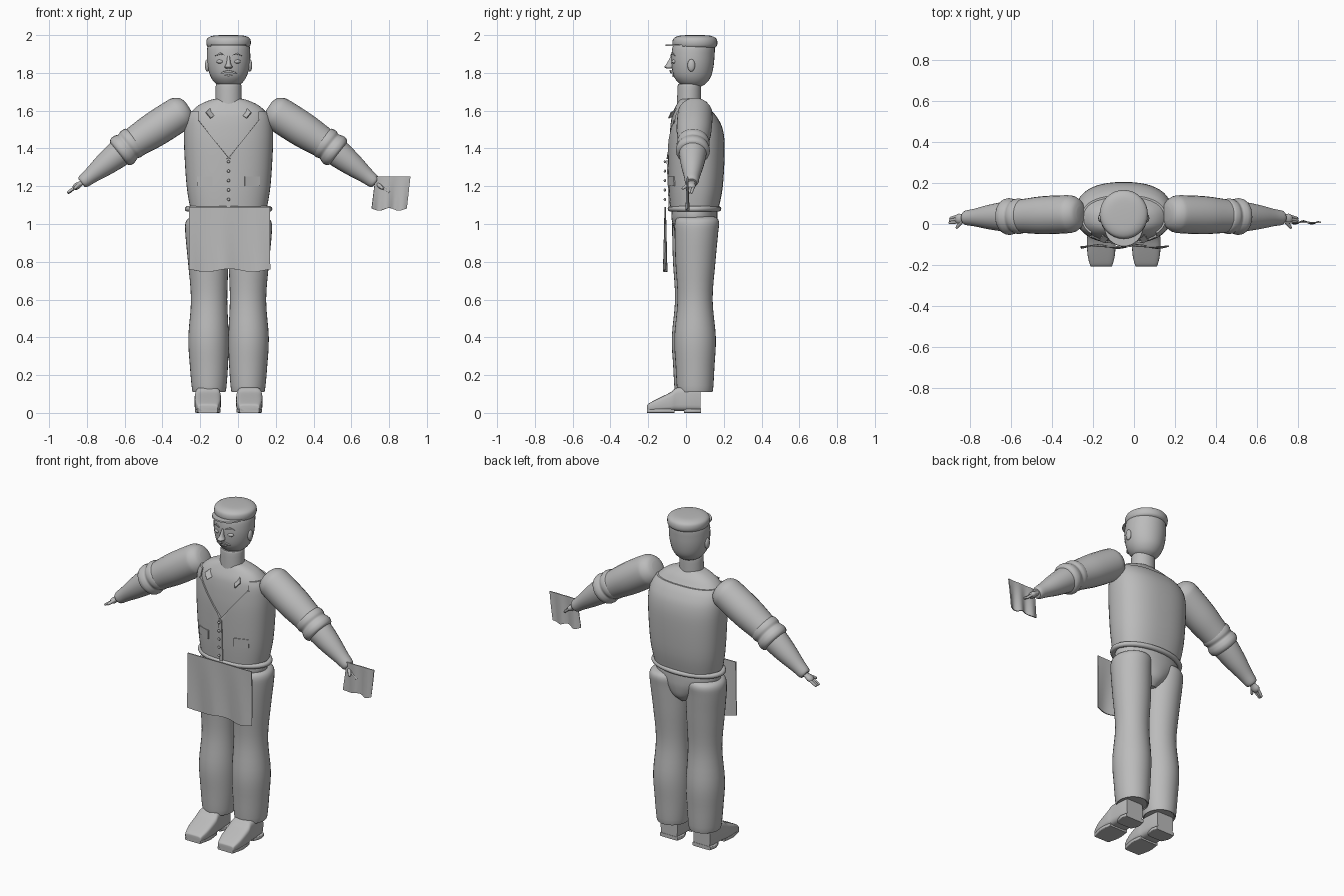
import bpy, bmesh, math
from mathutils import Vector, Matrix
from mathutils.bvhtree import BVHTree

cube = bpy.data.objects.get("Cube")
if cube:
    bpy.data.objects.remove(cube)

grey = bpy.data.materials.new("plain grey")
grey.use_nodes = True
grey.diffuse_color = (0.5, 0.5, 0.5, 1)
grey.node_tree.nodes["Principled BSDF"].inputs["Base Color"].default_value = (0.5, 0.5, 0.5, 1)

CX = -0.05      # the figure's own middle line
parts = []


def finish(name, bm, matrix=None):
    if matrix:
        bm.transform(matrix)
    bmesh.ops.recalc_face_normals(bm, faces=bm.faces)
    mesh = bpy.data.meshes.new(name)
    bm.to_mesh(mesh)
    bm.free()
    mesh.materials.append(grey)
    obj = bpy.data.objects.new(name, mesh)
    bpy.context.collection.objects.link(obj)
    parts.append(obj)
    return obj


def loft(name, rings, matrix=None, power=2.0, sides=32, steps=4):
    """Skin rings of (z, centre x, centre y, half width, half depth)."""
    r = [Vector(v) for v in rings]
    path = []
    for i in range(len(r) - 1):
        a, b, c, d = r[max(i - 1, 0)], r[i], r[i + 1], r[min(i + 2, len(r) - 1)]
        for k in range(steps):
            t = k / steps
            path.append((2 * b + (c - a) * t + (2 * a - 5 * b + 4 * c - d) * t ** 2
                         + (3 * b - a - 3 * c + d) * t ** 3) / 2)
    path.append(r[-1])
    bm = bmesh.new()
    loops = []
    for z, cx, cy, rx, ry in path:
        loop = []
        for k in range(sides):
            c, s = math.cos(k * math.tau / sides), math.sin(k * math.tau / sides)
            loop.append(bm.verts.new((cx + rx * math.copysign(abs(c) ** (2 / power), c),
                                      cy + ry * math.copysign(abs(s) ** (2 / power), s), z)))
        loops.append(loop)
    for a, b in zip(loops, loops[1:]):
        for k in range(sides):
            n = (k + 1) % sides
            bm.faces.new((a[k], a[n], b[n], b[k]))
    bm.faces.new(loops[0])
    bm.faces.new(loops[-1])
    return finish(name, bm, matrix)


def along(start, end):
    start, end = Vector(start), Vector(end)
    return Matrix.Translation(start) @ (end - start).to_track_quat('Z', 'Y').to_matrix().to_4x4()


def limb(name, start, end, rings, flat=1.0, steps=4):
    """Round limb from (distance, radius) pairs along a line."""
    return loft(name, [(d, 0, 0, r, r * flat) for d, r in rings], along(start, end),
                sides=24, steps=steps)


def ball(name, centre, size):
    bm = bmesh.new()
    bmesh.ops.create_uvsphere(bm, u_segments=16, v_segments=10, radius=1)
    return finish(name, bm, Matrix.Translation(centre) @ Matrix.Diagonal((*size, 1)))


def surface(obj):
    m = obj.data
    return BVHTree.FromPolygons([v.co for v in m.vertices], [p.vertices for p in m.polygons])


def plate(name, outline, tree, lift=0.004, thick=0.006):
    """Thin piece laid on the front of a surface; outline is (x, z)."""
    bm = bmesh.new()
    verts = []
    for x, z in outline:
        hit = tree.ray_cast(Vector((x, -1, z)), Vector((0, 1, 0)))[0]
        verts.append(bm.verts.new((x, (hit.y if hit else 0) - lift, z)))
    bm.faces.new(verts)
    obj = finish(name, bm)
    mod = obj.modifiers.new("thickness", 'SOLIDIFY')
    mod.thickness, mod.offset = thick, 0
    return obj


def sheet(name, width, height, place, wave):
    bm = bmesh.new()
    bmesh.ops.create_grid(bm, x_segments=24, y_segments=10, size=0.5)
    for v in bm.verts:
        u, w = v.co.x, v.co.y
        v.co = Vector((u * width, wave * math.sin(u * 14 + w) * (0.6 - w),
                       w * height + wave * math.cos(u * 11) * (0.5 - w))) + Vector(place)
    obj = finish(name, bm)
    mod = obj.modifiers.new("thickness", 'SOLIDIFY')
    mod.thickness, mod.offset = 0.006, 0
    return obj


# torso: shirt inside, vest outside with a V neck
def torso(name, rows, inset):
    return loft(name, [(z, CX, (f + b) / 2, w - inset, (b - f) / 2 - inset)
                       for z, w, f, b in rows], power=2.4, sides=48)


body = [(1.07, .2, -.083, .17), (1.2, .222, -.092, .195), (1.4, .235, -.097, .205),
        (1.5, .235, -.093, .195), (1.56, .225, -.086, .168), (1.595, .205, -.077, .14)]
shirt = torso("shirt", body + [(1.63, .165, -.06, .115), (1.655, .11, -.045, .09),
                               (1.665, .07, -.035, .08)], .009)
vest = torso("vest", body, 0)
chest = surface(vest)
bm = bmesh.new()
wedge = [bm.verts.new((CX + x, -.4, z)) for x, z in
         [(0, 1.35), (.16, 1.55), (.15, 1.75), (-.15, 1.75), (-.16, 1.55)]]
face = bm.faces.new(wedge)
out = bmesh.ops.extrude_face_region(bm, geom=[face])
bmesh.ops.translate(bm, vec=(0, .41, 0), verts=[v for v in out["geom"] if isinstance(v, bmesh.types.BMVert)])
cutter = finish("neck_cutter", bm)
cutter.hide_render = True
parts.remove(cutter)
cut = vest.modifiers.new("v neck", 'BOOLEAN')
cut.operation, cut.object, cut.solver = 'DIFFERENCE', cutter, 'EXACT'

plate("vest_placket", [(CX - .01, 1.09), (CX + .01, 1.09), (CX + .01, 1.34), (CX - .01, 1.34)], chest)
for i in range(5):
    ball("vest_button", (CX, -.112, 1.13 + i * .05), (.008, .006, .008))

# belt and hips
bm = bmesh.new()
N, M = 48, 10
grid = [[bm.verts.new((CX + (.216 + .016 * math.cos(b)) * math.cos(a),
                       .045 + (.126 + .016 * math.cos(b)) * math.sin(a), 1.08 + .015 * math.sin(b)))
         for b in [j * math.tau / M for j in range(M)]] for a in [i * math.tau / N for i in range(N)]]
for i in range(N):
    for j in range(M):
        k, l = (i + 1) % N, (j + 1) % M
        bm.faces.new((grid[i][j], grid[k][j], grid[k][l], grid[i][l]))
finish("belt", bm)
loft("hips", [(.88, CX, .05, .04, .06), (.92, CX, .05, .09, .1), (.98, CX, .05, .16, .115),
              (1.03, CX, .045, .2, .122), (1.08, CX, .045, .2, .12)])

# neck, head, cap
loft("neck", [(1.63, CX, .016, .07, .064), (1.73, CX, .018, .068, .062), (1.74, CX, .018, .062, .057)])
head = loft("head", [(1.728, CX, .035, .04, .045), (1.745, CX, .035, .07, .072),
                     (1.78, CX, .034, .095, .098), (1.83, CX, .035, .11, .11),
                     (1.89, CX, .037, .115, .114), (1.95, CX, .042, .108, .108), (1.98, CX, .045, .07, .07)])
loft("cap", [(1.93, CX, .047, .1, .1), (1.942, CX, .047, .114, .116), (1.965, CX, .047, .118, .119),
             (1.985, CX, .047, .11, .11), (1.997, CX, .047, .08, .08), (2.0, CX, .047, .03, .03)])
loft("cap_brim", [(1.943, CX, -.015, .095, .095), (1.95, CX, -.015, .093, .093)], steps=1)
skin = surface(head)
loft("nose", [(1.822, CX, -.088, .012, .014), (1.832, CX, -.09, .021, .025),
              (1.85, CX, -.082, .012, .02), (1.89, CX, -.072, .006, .008)], sides=16)
plate("lips", [(CX + x, z) for x, z in [(-.022, 1.786), (0, 1.779), (.022, 1.786), (0, 1.792)]], skin)

# pieces that come in pairs
for s, side in ((-1, "right_"), (1, "left_")):
    def X(d):
        return CX + s * d

    def pair_plate(name, outline, tree, **kw):
        plate(side + name, [(X(x), z) for x, z in outline], tree, **kw)

    # face
    ball(side + "ear", (X(.113), .028, 1.84), (.012, .02, .033))
    ball(side + "eye", (X(.044), -.062, 1.86), (.02, .014, .011))
    pair_plate("brow", [(.018, 1.893), (.045, 1.907), (.072, 1.89), (.045, 1.897)], skin, lift=.006)
    pair_plate("moustache", [(0, 1.815), (.03, 1.807), (.045, 1.797), (.02, 1.799), (0, 1.803)],
               skin, lift=.01, thick=.009)

    # vest trim and collar
    pair_plate("collar", [(.12, 1.59), (.075, 1.635), (.035, 1.6), (.095, 1.56)], chest, lift=.014)
    pair_plate("pocket", [(.085, 1.2), (.165, 1.2), (.165, 1.252), (.085, 1.252)], chest)
    pair_plate("vest_edge", [(0, 1.35), (.16, 1.55), (.168, 1.545), (.01, 1.345)], chest, lift=.003)

    # arm: sleeve, rolled cuff, forearm, hand
    shoulder, elbow, wrist = (X(.22), .05, 1.61), (X(.54), .037, 1.405), (X(.775), .03, 1.22)
    limb(side + "sleeve", shoulder, elbow, [(-.012, .035), (0, .065), (.03, .087), (.07, .093),
                                            (.2, .093), (.3, .085), (.39, .076)])
    limb(side + "rolled_cuff", elbow, wrist, [(-.065, .07), (-.055, .083), (-.03, .087), (-.01, .081),
                                              (.005, .086), (.025, .09), (.045, .084), (.055, .068)])
    limb(side + "forearm", elbow, wrist, [(0, .074), (.06, .072), (.15, .06), (.24, .043),
                                          (.29, .036), (.303, .027)])
    tip = Vector((X(.852), .018, 1.167))
    limb(side + "palm", wrist, tip, [(-.02, .02), (.01, .02), (.035, .025), (.05, .02), (.055, .012)], .7)
    for i in range(3):
        base = Vector(wrist).lerp(tip, .5) + Vector((0, (i - 1) * .014, 0))
        limb(side + "finger", base, tip + Vector((-s * .006 * i, (i - 1) * .012, .002 * i)),
             [(0, .008), (.04, .007), (.05, .003)])
    limb(side + "thumb", (X(.79), .015, 1.21), (X(.825), -.03, 1.18), [(0, .01), (.04, .008), (.052, .003)])

    # trouser leg
    y = .0 if s < 0 else .013
    loft(side + "trouser_leg", [(z, X(cx), cy + y, rx, ry) for z, cx, cy, rx, ry in
         [(.115, .103, .035, .08, .085), (.122, .103, .035, .09, .095), (.25, .104, .035, .101, .103),
          (.4, .106, .035, .107, .11), (.6, .103, .035, .096, .093), (.8, .108, .037, .107, .106),
          (.95, .117, .042, .112, .115), (1.01, .117, .045, .11, .117), (1.035, .112, .045, .09, .1),
          (1.045, .105, .045, .05, .06)]])

    # shoe: upper swept heel to toe, then sole and heel pads
    turn = Matrix(((1, 0, 0, 0), (0, 0, 1, 0), (0, 1, 0, 0), (0, 0, 0, 1)))
    loft(side + "shoe", [(yy, X(.11), .01 + h / 2, w, h / 2) for yy, w, h in
         [(-.207, .048, .025), (-.2, .055, .038), (-.15, .067, .065), (-.08, .07, .1),
          (-.045, .066, .125), (.03, .062, .125), (.078, .056, .12)]], turn, power=4.5)
    for name, a, b in (("sole", -.207, -.06), ("heel", -.01, .08)):
        loft(side + name, [(a, X(.11), .011, .052, .011), ((a + b) / 2, X(.11), .011, .068, .011),
                           (b, X(.11), .011, .06, .011)], turn, power=8)

# apron and the sheet held in the left hand
sheet("apron", .43, .335, (CX + .005, -.11, .922), .008)
paper = sheet("paper", .185, .175, (.81, .008, 1.165), .007)
for v in paper.data.vertices:
    v.co.x += (v.co.z - 1.165) * .12

# apply modifiers, then smooth while keeping edges
bpy.ops.object.select_all(action='DESELECT')
for obj in parts:
    obj.select_set(True)
bpy.context.view_layer.objects.active = parts[0]
bpy.ops.object.convert(target='MESH')
bpy.ops.object.shade_smooth_by_angle(angle=math.radians(40))
bpy.data.objects.remove(cutter)
